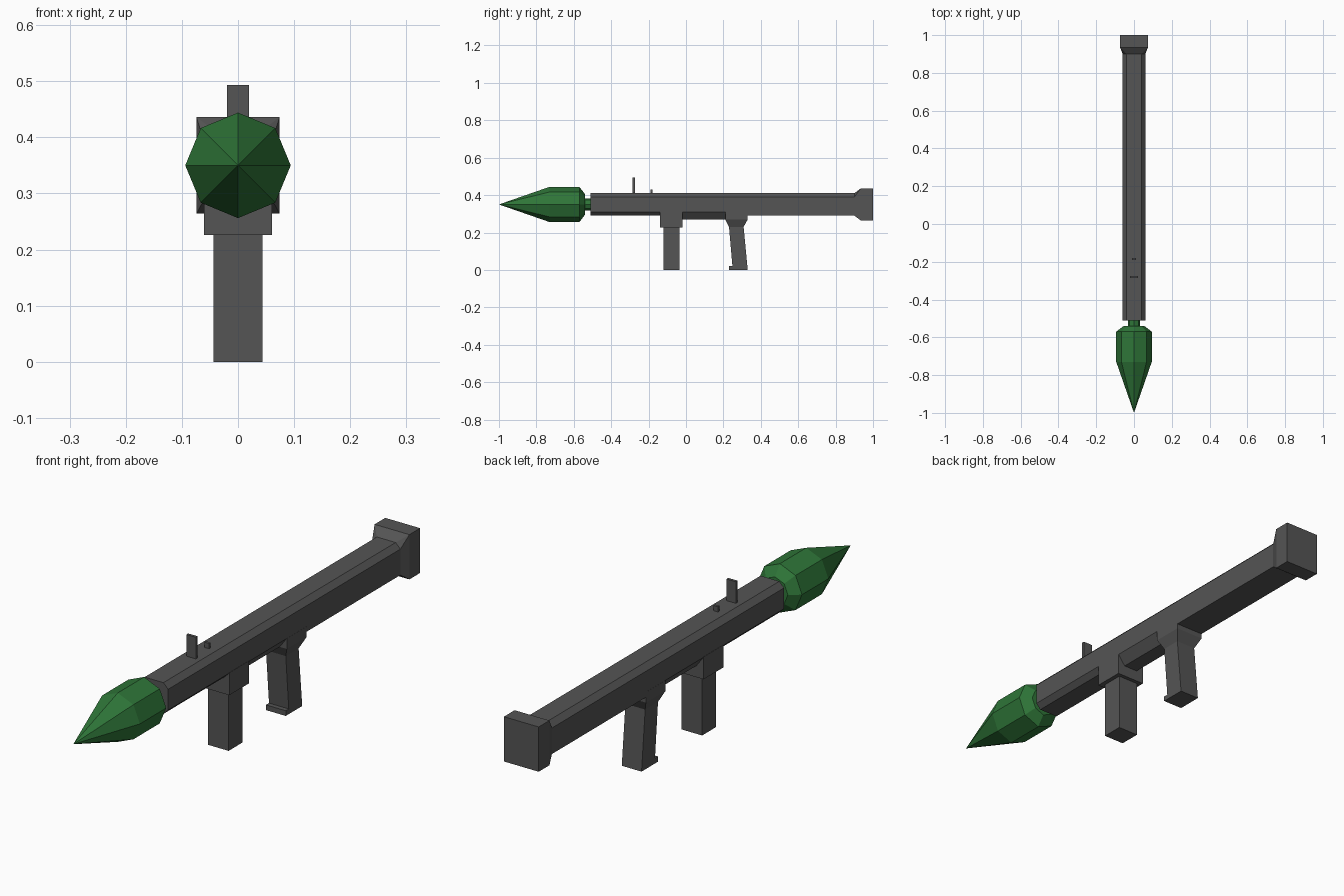
import bpy, bmesh, math

if "Cube" in bpy.data.objects:
    bpy.data.objects.remove(bpy.data.objects["Cube"])

def material(name, rgb):
    m = bpy.data.materials.new(name)
    m.diffuse_color = (*rgb, 1)
    m.use_nodes = True
    m.node_tree.nodes["Principled BSDF"].inputs["Base Color"].default_value = m.diffuse_color
    return m

DARK = material("dark_metal", (0.09, 0.09, 0.09))
GREEN = material("green_paint", (0.028, 0.18, 0.04))

def loft(name, sections, mat):
    """Skin a list of equal-length point rings and cap both ends."""
    bm = bmesh.new()
    rings = [[bm.verts.new(p) for p in s] for s in sections]
    n = len(rings[0])
    for a, b in zip(rings, rings[1:]):
        for i in range(n):
            j = (i + 1) % n
            bm.faces.new((a[i], a[j], b[j], b[i]))
    bm.faces.new(rings[0])
    bm.faces.new(rings[-1])
    bmesh.ops.remove_doubles(bm, verts=bm.verts, dist=1e-5)
    bmesh.ops.recalc_face_normals(bm, faces=bm.faces)
    me = bpy.data.meshes.new(name)
    bm.to_mesh(me)
    bm.free()
    me.materials.append(mat)
    ob = bpy.data.objects.new(name, me)
    bpy.context.collection.objects.link(ob)
    return ob

def tube_ring(y, hx, z0, z1, top, bottom):
    """Rectangle with chamfered top and bottom corners."""
    half = [(hx - bottom, z0), (hx, z0 + bottom), (hx, z1 - top), (hx - top, z1)]
    return [(x, y, z) for x, z in half] + [(-x, y, z) for x, z in reversed(half)]

def flat_ring(z, y0, y1, hx):
    return [(-hx, y0, z), (hx, y0, z), (hx, y1, z), (-hx, y1, z)]

def box(name, hx, y0, y1, z0, z1):
    return loft(name, [flat_ring(z0, y0, y1, hx), flat_ring(z1, y0, y1, hx)], DARK)

def round_ring(y, r, sides=8):
    return [(r * math.cos(2 * math.pi * i / sides), y,
             0.35 + r * math.sin(2 * math.pi * i / sides)) for i in range(sides)]

# Launch tube with flared square rear end
loft("launch_tube", [
    tube_ring(-0.51, 0.06, 0.29, 0.41, 0.02, 0.02),
    tube_ring(0.24, 0.06, 0.29, 0.41, 0.02, 0.02),
    tube_ring(0.27, 0.06, 0.29, 0.41, 0.02, 0),
    tube_ring(0.90, 0.06, 0.29, 0.41, 0.02, 0),
    tube_ring(0.935, 0.074, 0.264, 0.436, 0, 0),
    tube_ring(1.0, 0.074, 0.264, 0.436, 0, 0)], DARK)

# Warhead and its neck
loft("warhead", [round_ring(y, r) for y, r in
     ((-1.0, 0), (-0.73, 0.094), (-0.57, 0.094), (-0.54, 0.055))], GREEN)
loft("warhead_neck", [round_ring(-0.545, 0.032), round_ring(-0.50, 0.032)], GREEN)

# Front grip and its mount
box("front_grip_mount", 0.061, -0.14, -0.02, 0.226, 0.312)
box("front_grip", 0.044, -0.12, -0.035, 0, 0.23)

# Pistol grip: flared mount, slanted handle, small foot
loft("pistol_grip", [
    flat_ring(0.31, 0.21, 0.33, 0.0605),
    flat_ring(0.27, 0.21, 0.33, 0.0605),
    flat_ring(0.23, 0.23, 0.308, 0.042),
    flat_ring(0, 0.25, 0.33, 0.042)], DARK)
box("grip_foot", 0.042, 0.23, 0.27, 0, 0.02)

# Shallow trigger housing between the grips
loft("trigger_housing", [
    flat_ring(0.31, -0.025, 0.215, 0.06),
    flat_ring(0.27, -0.025, 0.215, 0.03)], DARK)

# Sights
box("front_sight", 0.02, -0.285, -0.274, 0.40, 0.493)
box("rear_sight", 0.01, -0.19, -0.18, 0.40, 0.43)
